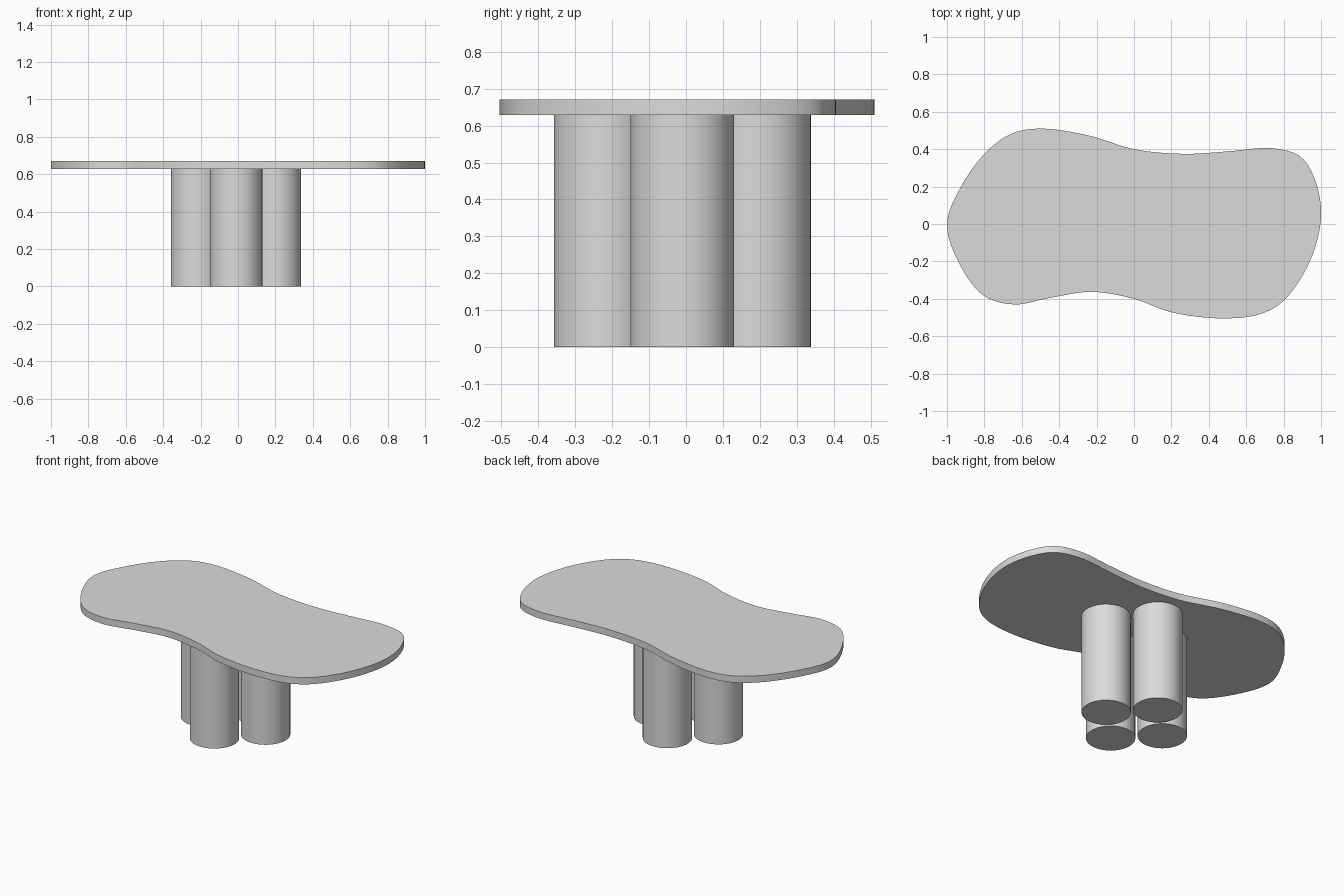
import bpy, bmesh, math
from mathutils import Vector

if "Cube" in bpy.data.objects:
    bpy.data.objects.remove(bpy.data.objects["Cube"])

mat = bpy.data.materials.new("warm light grey")
mat.diffuse_color = (0.72, 0.71, 0.695, 1)
mat.use_nodes = True
mat.node_tree.nodes["Principled BSDF"].inputs["Base Color"].default_value = mat.diffuse_color


def finish(bm, name):
    bmesh.ops.recalc_face_normals(bm, faces=bm.faces)
    mesh = bpy.data.meshes.new(name)
    bm.to_mesh(mesh)
    bm.free()
    mesh.materials.append(mat)
    ob = bpy.data.objects.new(name, mesh)
    bpy.context.collection.objects.link(ob)
    bpy.ops.object.select_all(action='DESELECT')
    ob.select_set(True)
    bpy.context.view_layer.objects.active = ob
    bpy.ops.object.shade_smooth_by_angle(angle=math.radians(35))
    return ob


def smooth_loop(pts, steps=6):
    """Closed centripetal Catmull-Rom curve through the points."""
    pts = [Vector(p) for p in pts]
    n, out = len(pts), []
    for i in range(n):
        a, b, c, d = (pts[(i + k) % n] for k in (-1, 0, 1, 2))
        t1 = (b - a).length ** 0.5
        t2 = t1 + (c - b).length ** 0.5
        t3 = t2 + (d - c).length ** 0.5
        for s in range(steps):
            t = t1 + (t2 - t1) * s / steps
            p = a.lerp(b, t / t1)
            q = b.lerp(c, (t - t1) / (t2 - t1))
            r = c.lerp(d, (t - t2) / (t3 - t2))
            u = p.lerp(q, t / t2)
            v = q.lerp(r, (t - t1) / (t3 - t1))
            out.append(u.lerp(v, (t - t1) / (t2 - t1)))
    return out


# Freeform table top
outline = [(-1, 0), (-0.925, 0.2), (-0.785, 0.39), (-0.65, 0.485), (-0.5, 0.51),
           (-0.25, 0.475), (0, 0.40), (0.27, 0.375), (0.5, 0.388), (0.74, 0.405),
           (0.89, 0.36), (0.97, 0.23), (1, 0.04), (0.94, -0.2), (0.8, -0.41),
           (0.68, -0.48), (0.48, -0.505), (0.2, -0.472), (0, -0.40), (-0.23, -0.363),
           (-0.45, -0.395), (-0.64, -0.43), (-0.8, -0.385), (-0.93, -0.22)]
bm = bmesh.new()
base = bm.faces.new([bm.verts.new((p.x, p.y, 0.628)) for p in smooth_loop(outline)])
ext = bmesh.ops.extrude_face_region(bm, geom=[base], use_keep_orig=True)
bmesh.ops.translate(bm, vec=(0, 0, 0.042),
                    verts=[g for g in ext["geom"] if isinstance(g, bmesh.types.BMVert)])
finish(bm, "table_top")

# Four round column legs in a diamond
for name, dx, dy in (("front", 0, -1), ("right", 1, 0), ("back", 0, 1), ("left", -1, 0)):
    bm = bmesh.new()
    bmesh.ops.create_cone(bm, cap_ends=True, segments=64, radius1=0.14, radius2=0.14, depth=0.628)
    bmesh.ops.translate(bm, vec=(-0.01 + 0.208 * dx, -0.01 + 0.208 * dy, 0.314), verts=bm.verts)
    finish(bm, name + "_leg")
